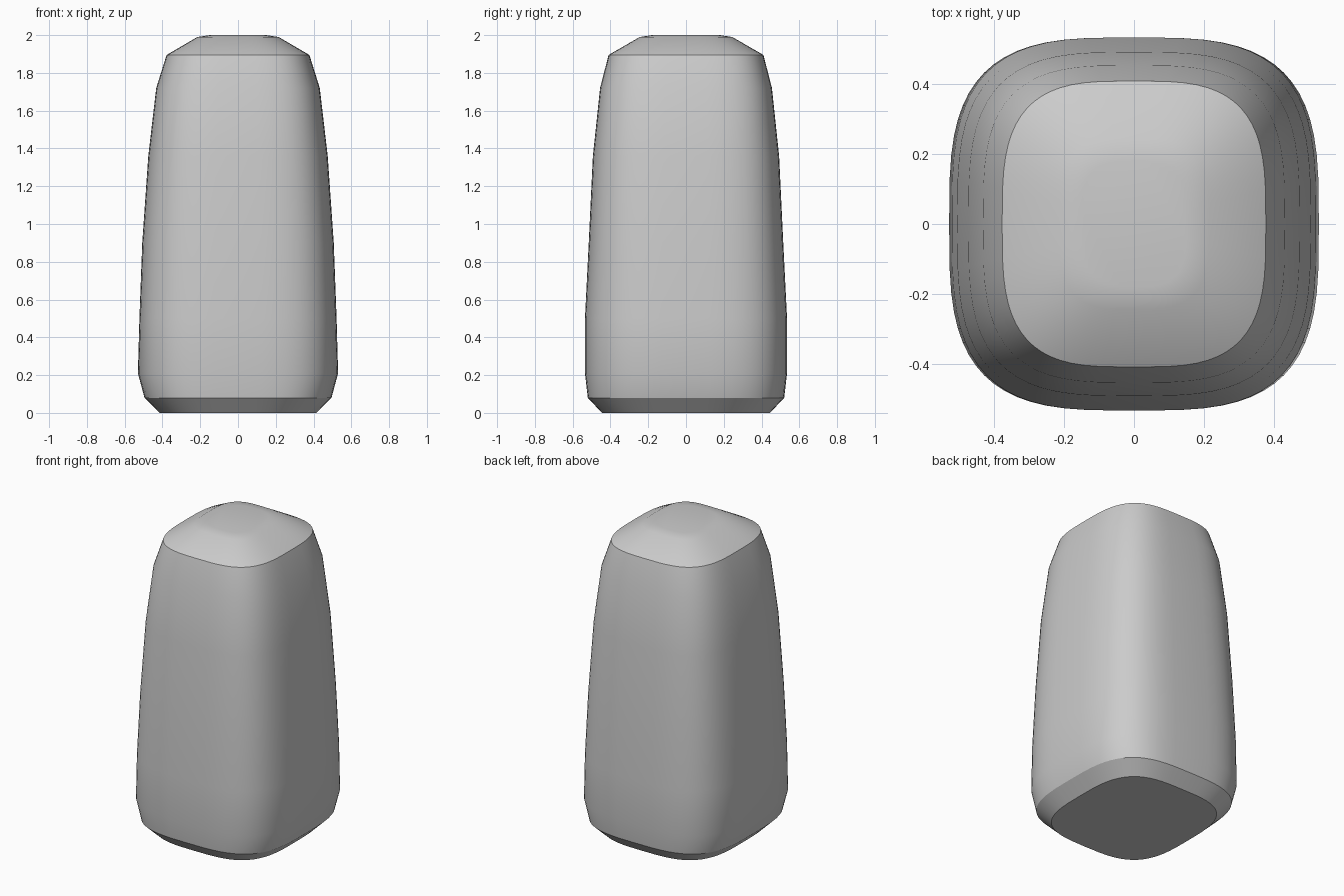
import bpy
import bmesh
from math import cos, sin, pi, radians, copysign

cube = bpy.data.objects.get("Cube")
if cube:
    bpy.data.objects.remove(cube, do_unlink=True)

SEGMENTS = 64
EXPONENT = 3.3

# Profile stations from base to crown: half width, half depth, height
STATIONS = [
    (0.415, 0.445, 0.005),
    (0.495, 0.52, 0.08),
    (0.53, 0.535, 0.21),
    (0.522, 0.535, 0.5),
    (0.507, 0.515, 0.9),
    (0.475, 0.493, 1.36),
    (0.433, 0.455, 1.72),
    (0.378, 0.41, 1.895),
    (0.215, 0.245, 1.99),
    (0.15, 0.18, 2.0),
]


def rounded(value):
    """Turn a circle coordinate into a rounded-square one."""
    return copysign(abs(value) ** (2 / EXPONENT), value)


def add_ring(bm, half_x, half_y, z):
    angles = [2 * pi * i / SEGMENTS for i in range(SEGMENTS)]
    return [bm.verts.new((half_x * rounded(cos(a)), half_y * rounded(sin(a)), z))
            for a in angles]


# Grey material
grey = bpy.data.materials.new("light grey")
grey.use_nodes = True
colour = (0.6, 0.6, 0.6, 1)
grey.diffuse_color = colour
grey.node_tree.nodes["Principled BSDF"].inputs["Base Color"].default_value = colour

# Body lofted through the stations, with flat base and crown
bm = bmesh.new()
rings = [add_ring(bm, x, y, z - 0.005 if i == 0 else z)
         for i, (x, y, z) in enumerate(STATIONS)]
for low, high in zip(rings, rings[1:]):
    for i in range(SEGMENTS):
        j = (i + 1) % SEGMENTS
        bm.faces.new((low[i], low[j], high[j], high[i]))
bm.faces.new(rings[0][::-1])
bm.faces.new(rings[-1])
bmesh.ops.recalc_face_normals(bm, faces=bm.faces)

mesh = bpy.data.meshes.new("tapered_body")
bm.to_mesh(mesh)
bm.free()
mesh.materials.append(grey)
body = bpy.data.objects.new("tapered_body", mesh)
bpy.context.collection.objects.link(body)

# Smooth sides, keeping the base and shoulder edges sharp
bpy.context.view_layer.objects.active = body
body.select_set(True)
bpy.ops.object.shade_smooth_by_angle(angle=radians(24))
